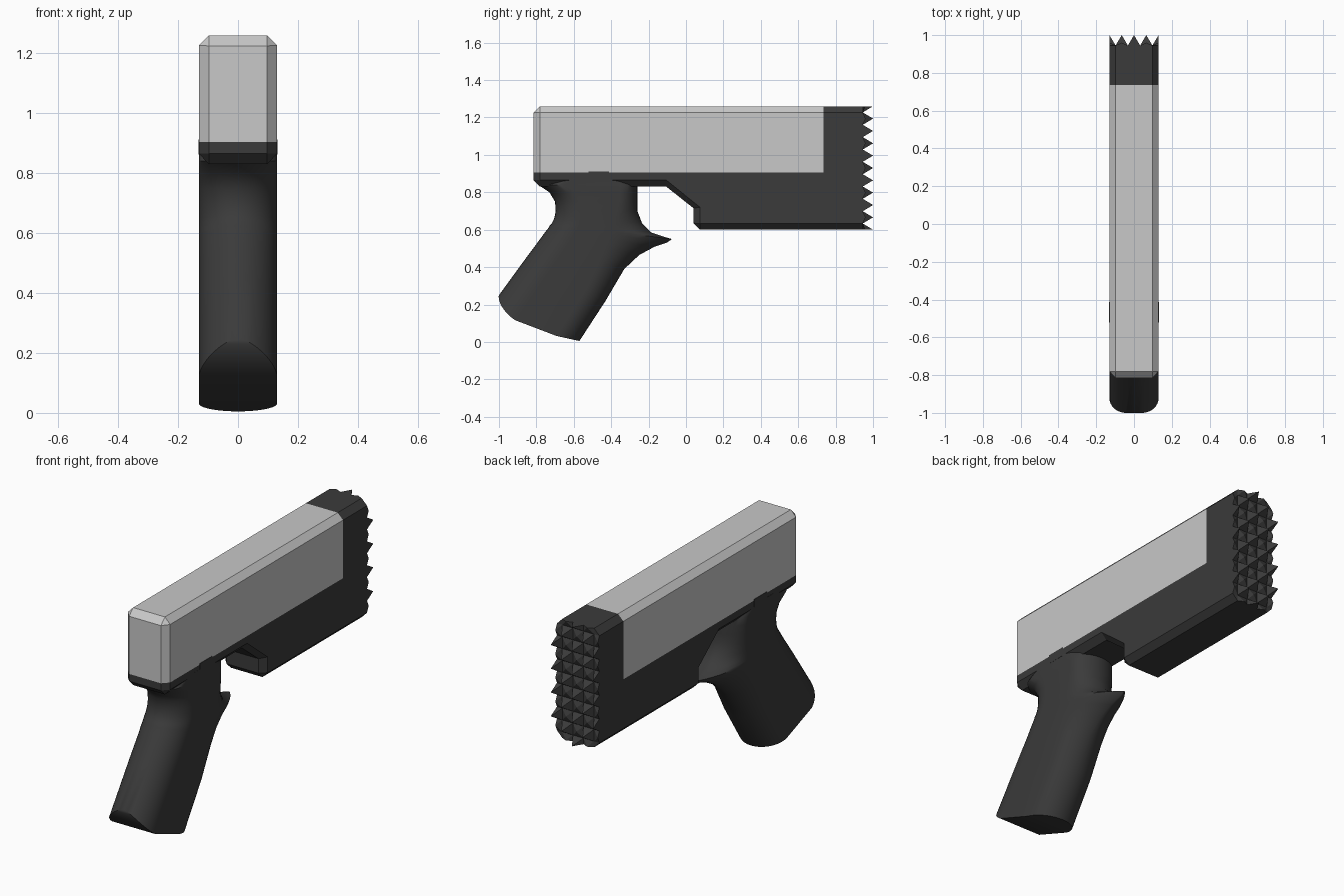
import bpy, bmesh, math
from mathutils import Vector

if "Cube" in bpy.data.objects:
    bpy.data.objects.remove(bpy.data.objects["Cube"])


def material(name, v):
    m = bpy.data.materials.new(name)
    m.diffuse_color = (v, v, v, 1)
    m.use_nodes = True
    m.node_tree.nodes["Principled BSDF"].inputs["Base Color"].default_value = m.diffuse_color
    return m


dark = material("dark_polymer", 0.043)
light = material("light_grey_metal", 0.58)


def finish(bm, name, mats, smooth=None):
    bmesh.ops.recalc_face_normals(bm, faces=bm.faces[:])
    me = bpy.data.meshes.new(name)
    bm.to_mesh(me)
    bm.free()
    ob = bpy.data.objects.new(name, me)
    bpy.context.collection.objects.link(ob)
    for m in mats:
        me.materials.append(m)
    if smooth:
        bpy.ops.object.select_all(action='DESELECT')
        ob.select_set(True)
        bpy.context.view_layer.objects.active = ob
        bpy.ops.object.shade_smooth_by_angle(angle=math.radians(smooth))
    return ob


W, XI, TOP, BOT, JOIN = 0.13, 0.0975, 1.26, 0.60, 0.9

# Chamfered body: narrow outer silhouette joined to wide side profile
sil = [(JOIN, 1.26), (-0.78, 1.26), (-0.815, 1.225), (-0.815, 0.865), (-0.78, 0.83),
       (-0.105, 0.83), (0.04, 0.715), (0.04, 0.635), (0.075, 0.60), (JOIN, 0.60)]
side = [(JOIN, 1.227), (-0.78, 1.227), (-0.78, 0.865), (-0.105, 0.865),
        (0.075, 0.72), (0.075, 0.633), (JOIN, 0.633)]
match = [0, 1, 1, 2, 2, 3, 4, 5, 5, 6]
bm = bmesh.new()
rings = {}
for s in (-1, 1):
    outer = [bm.verts.new((s * W, y, z)) for y, z in side]
    rings[s] = [bm.verts.new((s * XI, y, z)) for y, z in sil]
    bm.faces.new(outer)
    for i in range(len(sil) - 1):
        loop = [rings[s][i], rings[s][i + 1], outer[match[i + 1]]]
        if match[i] != match[i + 1]:
            loop.append(outer[match[i]])
        bm.faces.new(loop)
for i in range(len(sil) - 1):
    bm.faces.new((rings[-1][i], rings[-1][i + 1], rings[1][i + 1], rings[1][i]))
bmesh.ops.holes_fill(bm, edges=[e for e in bm.edges if e.is_boundary], sides=0)
# Light slide is the part above and behind the two cuts
for co, no in (((0, 0, 0.905), (0, 0, 1)), ((0, 0.735, 0), (0, 1, 0))):
    bmesh.ops.bisect_plane(bm, geom=bm.verts[:] + bm.edges[:] + bm.faces[:],
                           plane_co=co, plane_no=no)
for f in bm.faces:
    c = f.calc_center_bounds()
    f.material_index = int(c.z > 0.905 and c.y < 0.735)
finish(bm, "body_and_slide", [dark, light])

# Toothed front end: staggered pyramids on a grid with cut corners
NX, NZ = 8, 20
bm = bmesh.new()
grid = {}
for i in range(NX + 1):
    for j in range(NZ + 1):
        if i in (0, NX) and j in (0, NZ):
            continue
        y = 0.945
        if i % 2 == 0 and j % 2 == 0:
            y = 1.0 if (i + j) % 4 == 0 else 0.96
        grid[i, j] = bm.verts.new((-W + 2 * W * i / NX, y, BOT + (TOP - BOT) * j / NZ))
for i in range(NX):
    for j in range(NZ):
        pi, pj = i + i % 2, j + j % 2          # tooth corner of this cell
        qi, qj = 2 * i + 1 - pi, 2 * j + 1 - pj
        for tri in (((pi, pj), (qi, pj), (qi, qj)), ((pi, pj), (qi, qj), (pi, qj))):
            if all(k in grid for k in tri):
                bm.faces.new([grid[k] for k in tri])
        if (pi, pj) not in grid:
            bm.faces.new([grid[qi, pj], grid[qi, qj], grid[pi, qj]])
ext = bmesh.ops.extrude_edge_only(bm, edges=[e for e in bm.edges if e.is_boundary])
for v in ext["geom"]:
    if isinstance(v, bmesh.types.BMVert):
        v.co.y = JOIN
finish(bm, "toothed_muzzle_end", [dark])

# Grip: rounded sections from back point to front point (by, bz, fy, fz, front rounding)
stations = [(-1.0, .25, -.57, .005, .12), (-.858, .445, -.43, .22, .12),
            (-.78, .55, -.33, .39, .14), (-.755, .585, -.25, .465, .19),
            (-.735, .61, -.17, .508, .25), (-.728, .622, -.10, .532, .31),
            (-.72, .63, -.075, .55, .33), (-.71, .65, -.11, .56, .29),
            (-.705, .66, -.185, .585, .21), (-.70, .68, -.235, .635, .15),
            (-.697, .70, -.26, .70, .11), (-.70, .75, -.26, .75, .10),
            (-.73, .80, -.26, .80, .10), (-.79, .84, -.26, .84, .10),
            (-.72, .88, -.30, .88, .14)]
K = 9                                            # points per quarter turn
bm = bmesh.new()
loops = []
for n, (by, bz, fy, fz, fd) in enumerate(stations):
    b, f = Vector((0, by, bz)), Vector((0, fy, fz))
    d = f - b
    length = d.length
    u = d.normalized()
    down = Vector((0, u.z, -u.y))
    half = []
    for k in range(K + 1):                       # back rounding
        a = math.pi / 2 * k / K
        half.append((0.14 * (1 - math.cos(a)), 0.131 * math.sin(a)))
    for k in range(K, -1, -1):                   # front rounding, pointed on the spur
        a = math.pi / 2 * k / K
        p = 1 + max(0, fd - 0.12) * 4
        half.append((length - fd * (1 - math.cos(a)), 0.131 * math.sin(a) ** p))

    def place(t, x):
        q = b + u * t
        if n == 0:                               # bulging underside
            r = t / length
            q += down * 0.075 * math.sin(math.pi * r ** 0.65)
        return bm.verts.new((x, q.y, q.z))
    right = [place(t, x) for t, x in half]
    left = [place(t, -x) for t, x in half[1:-1]]
    loops.append(right + left[::-1])
N = len(loops[0])
for a, b in zip(loops, loops[1:]):
    for i in range(N):
        j = (i + 1) % N
        bm.faces.new((a[i], a[j], b[j], b[i]))
for ring in (loops[0], loops[-1]):               # caps made of crosswise strips
    for i in range(N // 2):
        quad = [ring[i], ring[i + 1], ring[N - i - 1], ring[-i]]
        if i == 0:
            quad = [ring[0], ring[1], ring[N - 1]]
        elif i == N // 2 - 1:
            quad = [ring[i], ring[i + 1], ring[-i]]
        bm.faces.new(quad)
finish(bm, "grip", [dark], 40)

# Small raised tab above the grip on both sides
bm = bmesh.new()
bmesh.ops.create_cube(bm, size=1)
for v in bm.verts:
    v.co = (v.co.x * 0.264, -0.467 + v.co.y * 0.11, 0.887 + v.co.z * 0.05)
finish(bm, "side_tab", [dark])
